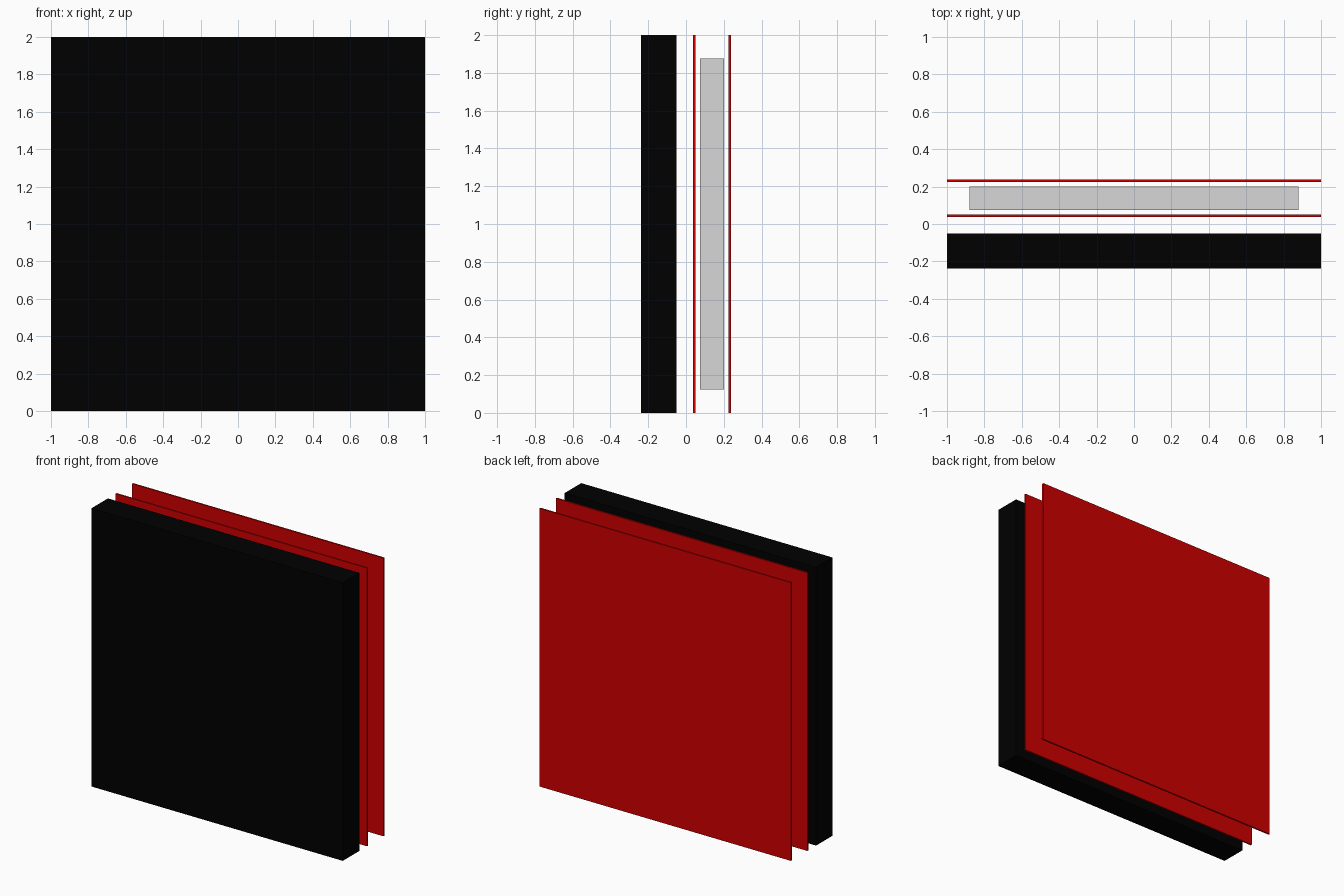
import bpy

cube = bpy.data.objects.get("Cube")
if cube:
    bpy.data.objects.remove(cube, do_unlink=True)


def material(name, color):
    mat = bpy.data.materials.new(name)
    mat.use_nodes = True
    mat.diffuse_color = color
    bsdf = next(n for n in mat.node_tree.nodes if n.type == 'BSDF_PRINCIPLED')
    bsdf.inputs["Base Color"].default_value = color
    return mat


def panel(name, half_width, half_height, y_front, y_back, mat):
    """Upright panel centred on x = 0, z = 1."""
    bpy.ops.mesh.primitive_cube_add(size=1, location=(0, (y_front + y_back) / 2, 1))
    obj = bpy.context.object
    obj.name = name
    obj.scale = (2 * half_width, y_back - y_front, 2 * half_height)
    bpy.ops.object.transform_apply(location=False, rotation=False, scale=True)
    obj.data.materials.append(mat)


black = material("black", (0.0, 0.0, 0.0, 1))
red = material("red", (0.63, 0.0, 0.0, 1))
grey = material("light_grey", (0.68, 0.68, 0.68, 1))

# Thick front slab
panel("front_slab", 1.0, 1.0, -0.2375, -0.05, black)

# Two thin sheets with a smaller core between them
panel("inner_sheet", 1.0, 1.0, 0.0375, 0.05, red)
panel("core_panel", 0.88, 0.877, 0.075, 0.2, grey)
panel("outer_sheet", 1.0, 1.0, 0.225, 0.2375, red)
